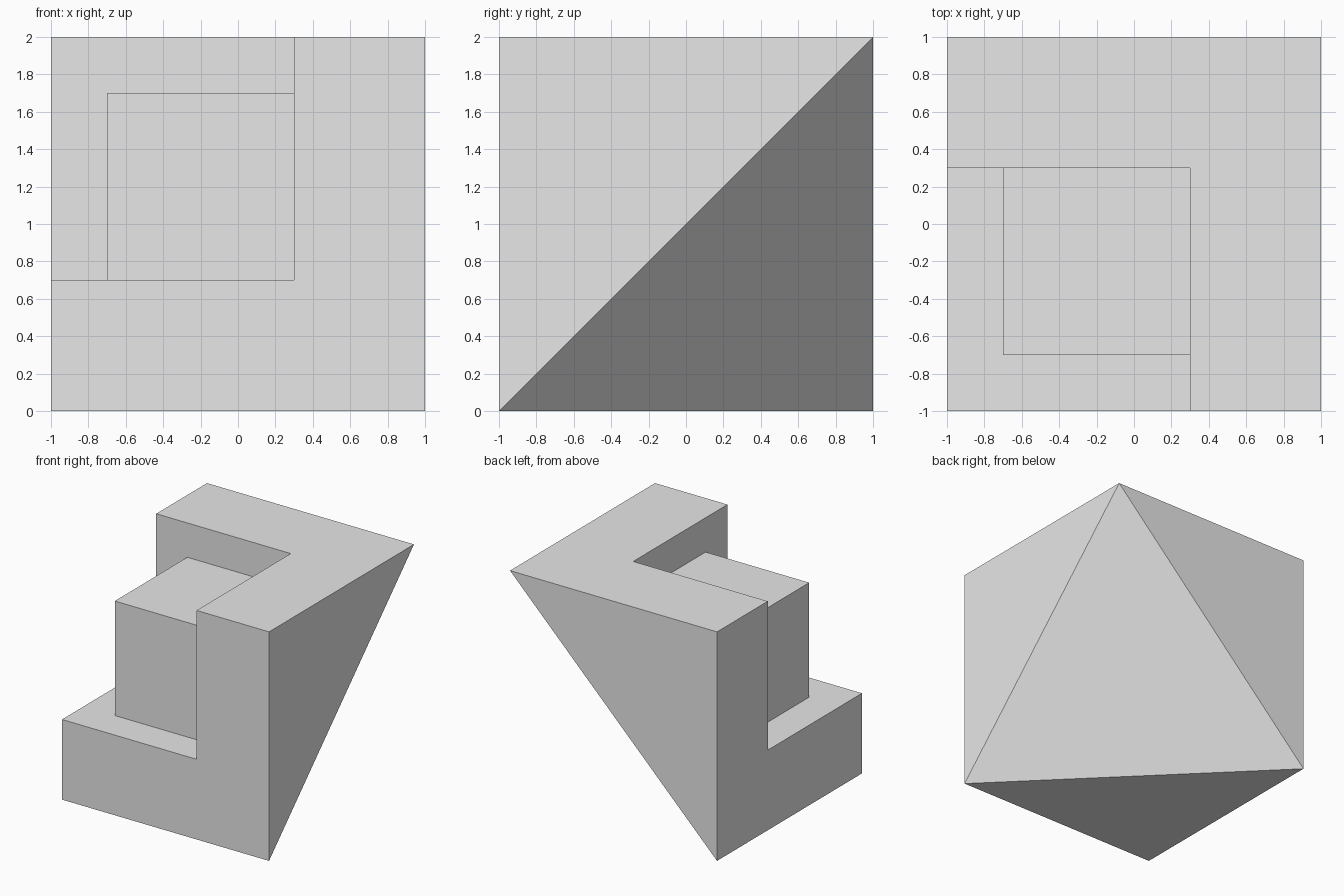
import bpy
import bmesh
from mathutils import Vector

old = bpy.data.objects.get("Cube")
if old:
    bpy.data.objects.remove(old, do_unlink=True)

grey = bpy.data.materials.new("plain_grey")
grey.use_nodes = True
grey.diffuse_color = (0.8, 0.8, 0.8, 1)
grey.node_tree.nodes["Principled BSDF"].inputs["Base Color"].default_value = (0.8, 0.8, 0.8, 1)


def box(name, low, high, cut_normal=None):
    """Box between two corners, optionally trimmed by a plane through the origin."""
    low, high = Vector(low), Vector(high)
    bm = bmesh.new()
    bmesh.ops.create_cube(bm, size=1)
    for v in bm.verts:
        v.co = (low + high) / 2 + v.co * (high - low)
    if cut_normal:
        geom = bm.verts[:] + bm.edges[:] + bm.faces[:]
        cut = bmesh.ops.bisect_plane(bm, geom=geom, dist=1e-5, plane_co=(0, 0, 0),
                                     plane_no=cut_normal, clear_outer=True)
        rim = [e for e in bm.edges if e.is_boundary]
        bmesh.ops.contextual_create(bm, geom=rim)
        bmesh.ops.recalc_face_normals(bm, faces=bm.faces)
    mesh = bpy.data.meshes.new(name)
    bm.to_mesh(mesh)
    bm.free()
    mesh.materials.append(grey)
    obj = bpy.data.objects.new(name, mesh)
    bpy.context.collection.objects.link(obj)
    return obj


# Outer block with its lower back corner sliced off diagonally
block = box("outer_block", (-1, -1, 0), (1, 1, 2), cut_normal=(1, 1, -1))

# Cubic notch in the opposite upper corner
notch = box("notch_cutter", (-1.5, -1.5, 0.7), (0.3, 0.3, 2.5))
notch.hide_render = True
mod = block.modifiers.new("notch", 'BOOLEAN')
mod.operation = 'DIFFERENCE'
mod.solver = 'EXACT'
mod.object = notch
bpy.context.view_layer.objects.active = block
bpy.ops.object.modifier_apply(modifier=mod.name)
bpy.data.objects.remove(notch, do_unlink=True)

# Smaller cube nested in the notch, sunk slightly into its walls
sink = 0.02
box("inner_cube", (-0.7, -0.7, 0.7 - sink), (0.3 + sink, 0.3 + sink, 1.7))
